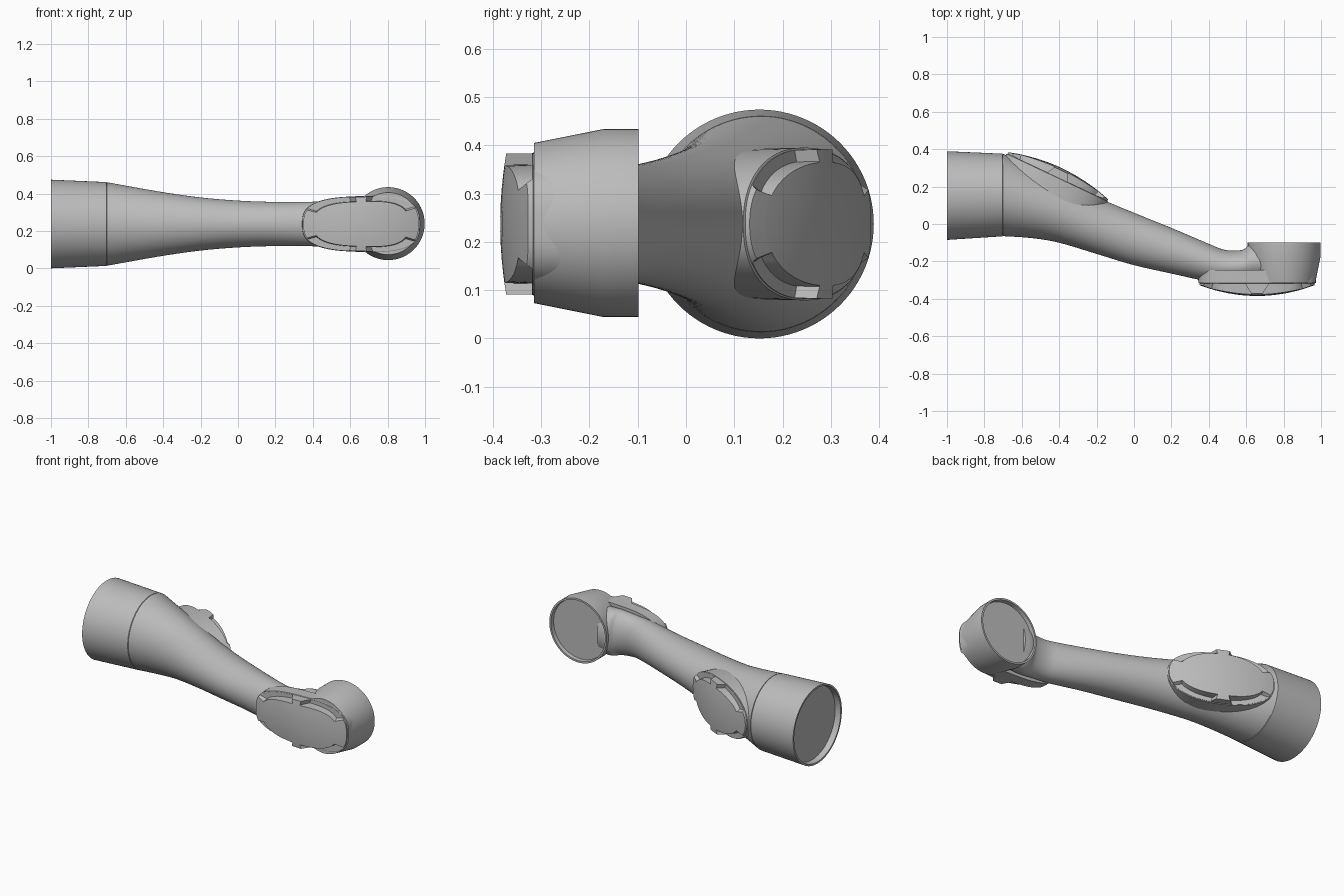
import bpy, bmesh, math
from mathutils import Vector

cube = bpy.data.objects.get("Cube")
if cube:
    bpy.data.objects.remove(cube)

MID = 0.237   # height of the arm's axis
N = 96        # points around each ring

grey = bpy.data.materials.new("satin grey")
grey.use_nodes = True
grey.diffuse_color = (0.5, 0.5, 0.5, 1)
grey.node_tree.nodes["Principled BSDF"].inputs["Base Color"].default_value = (0.5, 0.5, 0.5, 1)


def skin(name, rings, angle=30):
    """Join equal rings of points into a closed, smooth-shaded solid."""
    bm = bmesh.new()
    loops = [[bm.verts.new(p) for p in ring] for ring in rings]
    for low, high in zip(loops, loops[1:]):
        for i in range(N):
            j = (i + 1) % N
            bm.faces.new((low[i], low[j], high[j], high[i]))
    bm.faces.new(loops[0])
    bm.faces.new(loops[-1])
    bmesh.ops.recalc_face_normals(bm, faces=bm.faces)
    mesh = bpy.data.meshes.new(name)
    bm.to_mesh(mesh)
    bm.free()
    mesh.materials.append(grey)
    obj = bpy.data.objects.new(name, mesh)
    bpy.context.collection.objects.link(obj)
    bpy.ops.object.select_all(action="DESELECT")
    obj.select_set(True)
    bpy.context.view_layer.objects.active = obj
    bpy.ops.object.shade_smooth_by_angle(angle=math.radians(angle))
    return obj


def ellipse(center, u, v):
    turns = [math.tau * i / N for i in range(N)]
    return [center + u * math.cos(t) + v * math.sin(t) for t in turns]


def spline(rows, steps=5):
    """Smooth the section table with a Catmull-Rom curve."""
    rows = [Vector(r) for r in rows]
    out = []
    for k in range(len(rows) - 1):
        a, b = rows[max(k - 1, 0)], rows[k]
        c, d = rows[k + 1], rows[min(k + 2, len(rows) - 1)]
        for s in range(steps):
            t = s / steps
            out.append(b + (c - a) * (t / 2) + (a * 2 - b * 5 + c * 4 - d) * (t * t / 2)
                       + (b * 3 - a - c * 3 + d) * (t ** 3 / 2))
    return out + [rows[-1]]


def limb_ring(x, y, ry, rz):
    return ellipse(Vector((x, y, MID)), Vector((0, ry, 0)), Vector((0, 0, rz)))


# Shoulder collar with a recessed end disc
collar = [(-0.965, 0.152, 0.222, 0.222), (-1.0, 0.152, 0.226, 0.226),
          (-1.0, 0.152, 0.237, 0.237), (-0.704, 0.155, 0.221, 0.224),
          (-0.700, 0.155, 0.215, 0.218)]
skin("shoulder_collar", [limb_ring(*row) for row in collar])

# Tapering forearm: x, y centre, half depth, half height
limb = [(-0.70, 0.155, 0.220, 0.223), (-0.55, 0.115, 0.190, 0.196),
        (-0.40, 0.070, 0.170, 0.170), (-0.20, -0.008, 0.152, 0.142),
        (0.00, -0.080, 0.140, 0.125), (0.20, -0.143, 0.122, 0.118),
        (0.40, -0.207, 0.101, 0.119), (0.49, -0.225, 0.086, 0.122),
        (0.58, -0.223, 0.085, 0.132), (0.62, -0.208, 0.100, 0.140),
        (0.68, -0.205, 0.098, 0.140)]
skin("forearm", [limb_ring(*row) for row in spline(limb)])

# Wrist housing: y and radius, with a recessed rear disc
housing = [(-0.122, 0.182), (-0.098, 0.184), (-0.098, 0.195), (-0.17, 0.195),
           (-0.30, 0.169), (-0.315, 0.166)]
skin("wrist_housing", [ellipse(Vector((0.803, y, MID + 0.002)), Vector((r, 0, 0)),
                               Vector((0, 0, r))) for y, r in housing])


def cover(name, center, along, length, width, roundness, taper, edge, dome, skirt, flare):
    """Domed cover with four recessed ledges between end and side tabs."""
    center, along = Vector(center), Vector(along).normalized()
    up = Vector((0, 0, 1))
    out = along.cross(up)
    if out.dot(center) < 0:
        out = -out

    def point(i, scale, height=None):
        t = math.tau * (i + 0.5) / N
        c, s = math.cos(t), math.sin(t)
        a = math.copysign(abs(c) ** roundness, c)
        b = math.copysign(abs(s) ** roundness, s)
        if height is None:
            ledge = scale > 0.83 and 0.14 < abs(a) < 0.92
            height = edge + dome * (1 - (a * scale) ** 2) - 0.012 * (b * scale) ** 2
            if ledge:
                height = 0.004
        return (center + along * (a * scale * length)
                + up * (b * scale * (width + taper * a)) + out * height)

    rings = [[point(i, flare, -skirt) for i in range(N)],
             [point(i, 1.02, -0.004) for i in range(N)],
             [point(i, 1.02, 0) for i in range(N)],
             [point(i, 1.0, 0.002) for i in range(N)]]
    for scale in (1.0, 0.97, 0.84, 0.825, 0.7, 0.5, 0.3, 0.1):
        rings.append([point(i, scale) for i in range(N)])
    skin(name, rings, 25)


# Covers over the wrist and the elbow
cover("wrist_cover", (0.658, -0.315, MID), (1, 0, 0), 0.308, 0.145, 0.68, 0.010,
      0.012, 0.058, 0.07, 1.03)
cover("elbow_cover", (-0.41, 0.247, MID), (0.54, -0.255, 0), 0.295, 0.155, 0.88, 0,
      0.012, 0.045, 0.15, 1.0)
